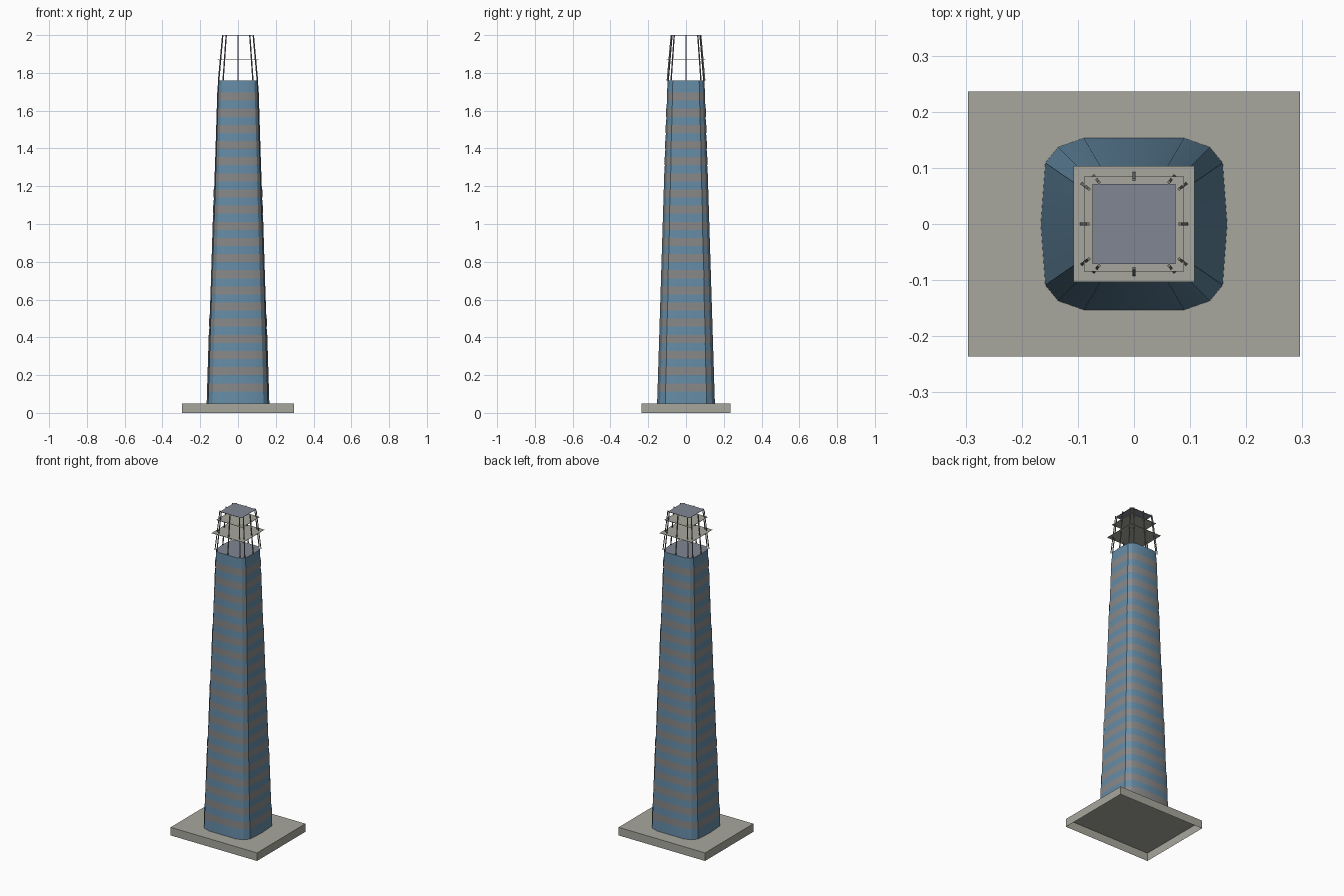
import bpy
import bmesh
import math
from mathutils import Vector

cube = bpy.data.objects.get("Cube")
if cube:
    bpy.data.objects.remove(cube, do_unlink=True)


def material(name, rgb):
    m = bpy.data.materials.new(name)
    m.use_nodes = True
    m.diffuse_color = (*rgb, 1)
    m.node_tree.nodes["Principled BSDF"].inputs["Base Color"].default_value = (*rgb, 1)
    return m


glass = material("blue_glass", (0.13, 0.26, 0.38))
spandrel = material("grey_spandrel", (0.25, 0.25, 0.255))
concrete = material("pale_concrete", (0.39, 0.39, 0.34))
roofing = material("slate_roof", (0.22, 0.24, 0.29))
steel = material("grey_steel", (0.2, 0.2, 0.19))


def finish(name, bm, mats, smooth=False):
    mesh = bpy.data.meshes.new(name)
    bm.to_mesh(mesh)
    bm.free()
    for m in mats:
        mesh.materials.append(m)
    ob = bpy.data.objects.new(name, mesh)
    bpy.context.collection.objects.link(ob)
    if smooth:
        bpy.ops.object.select_all(action="DESELECT")
        ob.select_set(True)
        bpy.context.view_layer.objects.active = ob
        bpy.ops.object.shade_smooth_by_angle(angle=math.radians(30))
    return ob


# Floor plan: one quarter mirrored into a closed counter-clockwise outline
quarter = [(0.166, 0), (0.158, 0.109), (0.135, 0.137), (0.0895, 0.153)]
half = quarter + [(-x, y) for x, y in reversed(quarter)]
outline = half + [(x, -y) for x, y in reversed(half[1:-1])]

Z0, Z1, FLOORS, TOP_SCALE = 0.05, 1.76, 20, 0.64
STEP = (Z1 - Z0) / FLOORS


def scale_at(z):
    return 1 + (TOP_SCALE - 1) * (z - Z0) / (Z1 - Z0)


def ring(bm, z, scale):
    return [bm.verts.new((x * scale, y * scale, z)) for x, y in outline]


def bridge(bm, low, high):
    n = len(low)
    for i in range(n):
        j = (i + 1) % n
        bm.faces.new((low[i], low[j], high[j], high[i]))


# Tapered glass tower with a slate roof
bm = bmesh.new()
rings = [ring(bm, Z0 + i * STEP, scale_at(Z0 + i * STEP)) for i in range(FLOORS + 1)]
for low, high in zip(rings, rings[1:]):
    bridge(bm, low, high)
bm.faces.new(rings[-1]).material_index = 1
finish("glass_tower", bm, [glass, roofing], smooth=True)

# Upright spandrel bands straddling each floor line
bm = bmesh.new()
for i in range(1, FLOORS):
    z = Z0 + i * STEP
    s = scale_at(z - STEP / 4) + 0.003
    bridge(bm, ring(bm, z - STEP / 4, s), ring(bm, z + STEP / 4, s))
finish("spandrel_bands", bm, [spandrel], smooth=True)

# Hollow plinth, open underneath
bm = bmesh.new()
bmesh.ops.create_cube(bm, size=1)
for v in bm.verts:
    v.co = (v.co.x * 0.592, v.co.y * 0.473, (v.co.z + 0.5) * Z0)
bm.normal_update()
bmesh.ops.delete(bm, geom=[f for f in bm.faces if f.normal.z < -0.5], context="FACES")
finish("plinth", bm, [concrete])


# Thin decks of the crown
def deck(name, z, hx, hy, mat):
    bm = bmesh.new()
    bmesh.ops.create_cube(bm, size=1)
    for v in bm.verts:
        v.co = (v.co.x * 2 * hx, v.co.y * 2 * hy, z + v.co.z * 0.002)
    finish(name, bm, [mat])


deck("lower_deck", 1.87, 0.108, 0.103, concrete)
deck("upper_deck", 1.95, 0.089, 0.085, concrete)
deck("crown_roof", 1.999, 0.0743, 0.071, roofing)

# Leaning crown posts, three to a corner group, shared at the middles
feet = {(0.104 * s, 0.0) for s in (-1, 1)} | {(0.0, 0.1 * s) for s in (-1, 1)}
for sx in (-1, 1):
    for sy in (-1, 1):
        feet |= {(0.079 * sx, 0.094 * sy), (0.102 * sx, 0.079 * sy)}
bm = bmesh.new()
R = 0.0035
for x, y in sorted(feet):
    a = Vector((x, y, Z1))
    b = Vector((x * 0.79, y * 0.79, 2.0))
    turn = math.atan2(y, x)
    ends = []
    for p in (a, b):
        ends.append([bm.verts.new(p + Vector((R * math.cos(t), R * math.sin(t), 0)))
                     for t in (turn + math.pi / 4 + k * math.pi / 2 for k in range(4))])
    bridge(bm, *ends)
    bm.faces.new(ends[1])
    bm.faces.new(ends[0][::-1])
finish("crown_posts", bm, [steel])
